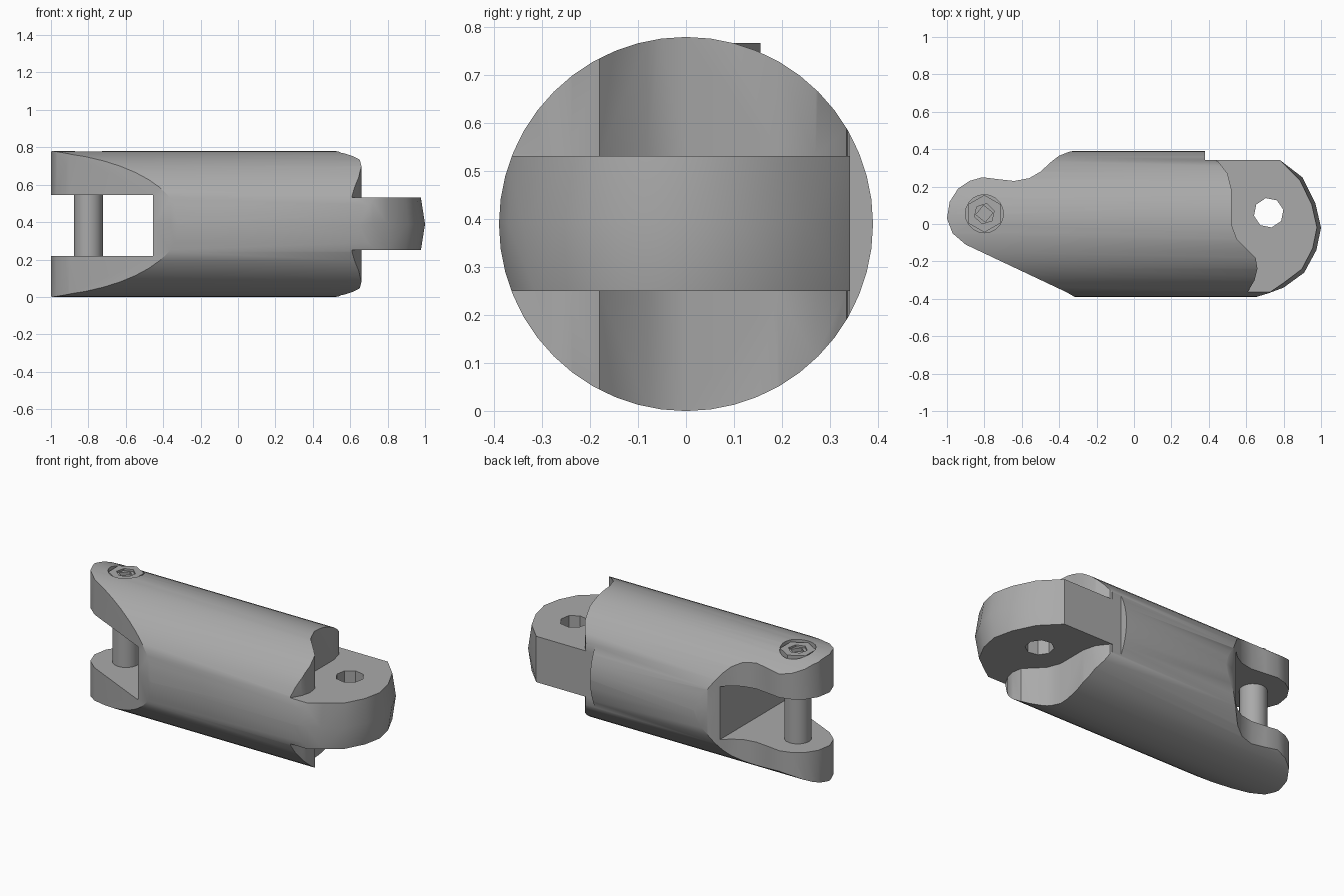
import bpy, bmesh, math
from mathutils import Matrix

cube = bpy.data.objects.get("Cube")
if cube:
    bpy.data.objects.remove(cube, do_unlink=True)

R = 0.39  # bar radius and height of its axis

steel = bpy.data.materials.new("grey steel")
steel.use_nodes = True
colour = (0.4, 0.4, 0.4, 1)
steel.diffuse_color = colour
steel.node_tree.nodes["Principled BSDF"].inputs["Base Color"].default_value = colour


def finish(bm, name):
    bmesh.ops.recalc_face_normals(bm, faces=bm.faces)
    mesh = bpy.data.meshes.new(name)
    bm.to_mesh(mesh)
    bm.free()
    mesh.materials.append(steel)
    obj = bpy.data.objects.new(name, mesh)
    bpy.context.collection.objects.link(obj)
    return obj


def loft(name, layers):
    """Closed solid through stacked outlines: [(z, points), ...]"""
    bm = bmesh.new()
    rings = [[bm.verts.new((x, y, z)) for x, y in pts] for z, pts in layers]
    n = len(rings[0])
    for a, b in zip(rings, rings[1:]):
        for i in range(n):
            j = (i + 1) % n
            bm.faces.new((a[i], a[j], b[j], b[i]))
    bm.faces.new(rings[0][::-1])
    bm.faces.new(rings[-1])
    return finish(bm, name)


def prism(name, pts, z0, z1):
    return loft(name, [(z0, pts), (z1, pts)])


def disc(cx, cy, r, n, turn=0.0):
    return [(cx + r * math.cos(turn + math.tau * i / n),
             cy + r * math.sin(turn + math.tau * i / n)) for i in range(n)]


def boolean(obj, other, op="DIFFERENCE"):
    mod = obj.modifiers.new("cut", "BOOLEAN")
    mod.operation, mod.object, mod.solver = op, other, "EXACT"
    select(obj)
    bpy.ops.object.modifier_apply(modifier=mod.name)
    bpy.data.objects.remove(other, do_unlink=True)


def select(obj):
    bpy.ops.object.select_all(action="DESELECT")
    obj.select_set(True)
    bpy.context.view_layer.objects.active = obj


# Plan outline: fork end on the left, tongue end on the right
plan = [(-1, 0.03), (-0.97, -0.05), (-0.9, -0.11), (-0.36, -0.365), (-0.3, -0.4),
        (0.62, -0.4), (0.72, -0.37), (0.8, -0.34), (0.91, -0.26), (0.975, -0.14),
        (1, -0.02), (0.97, 0.11), (0.9, 0.25), (0.78, 0.342), (0.38, 0.342),
        (0.38, 0.4), (-0.28, 0.4), (-0.35, 0.385), (-0.4, 0.365), (-0.44, 0.335),
        (-0.5, 0.28), (-0.56, 0.245), (-0.64, 0.23), (-0.73, 0.24), (-0.81, 0.25),
        (-0.88, 0.23), (-0.94, 0.19), (-0.985, 0.12)]
# The tongue tip is slightly narrower at its upper and lower edges
tip = [(x - 0.1 * (x - 0.78), y * 0.93) if x > 0.79 else (x, y) for x, y in plan]

# Round bar trimmed to the plan
bm = bmesh.new()
bmesh.ops.create_cone(bm, cap_ends=True, segments=48, radius1=R, radius2=R, depth=2.2,
                      matrix=Matrix.Translation((0, 0, R)) @ Matrix.Rotation(math.pi / 2, 4, "Y"))
body = finish(bm, "link_body")
boolean(body, loft("plan_cutter", [(-0.1, tip), (0.25, tip), (R, plan), (0.53, tip), (0.9, tip)]),
        "INTERSECT")

# Shoulders above and below the tongue
shoulder = [(0.37, 0.5), (0.37, 0.342), (0.45, 0.335), (0.5, 0.27), (0.52, 0.19), (0.52, 0.0),
            (0.55, -0.08), (0.65, -0.18), (0.66, -0.24), (0.645, -0.3), (0.61, -0.36),
            (0.61, -0.5), (1.2, -0.5), (1.2, 0.5)]
shoulder[0], shoulder[1] = (0.44, 0.5), (0.44, 0.338)
for z0, z1 in ((-0.2, 0.25), (0.532, 1)):
    boolean(body, prism("shoulder_cutter", shoulder, z0, z1))

# Fork slot, tongue hole and bolt recess
slot = [(-1.2, -0.5), (-0.455, -0.5), (-0.455, 0.5), (-1.2, 0.5)]
boolean(body, prism("slot_cutter", slot, 0.218, 0.545))
boolean(body, prism("hole_cutter", disc(0.72, 0.06, 0.08, 8, 0.2), -0.2, 1))
PX, PY = -0.8, 0.055
boolean(body, prism("recess_cutter", disc(PX, PY, 0.102, 20), 0.735, 1))

# Fork pin
pin = prism("fork_pin", disc(PX, PY, 0.077, 16), 0.2, 0.56)

# Bolt head with stepped socket
head = prism("bolt_head", disc(PX, PY, 0.1, 6, math.pi / 2), 0.7, 0.767)
boolean(head, prism("socket_cutter", disc(PX, PY, 0.055, 6, 0.3), 0.755, 1))
boolean(head, prism("key_cutter", disc(PX, PY, 0.045, 4, 0.1), 0.725, 1))

for obj in (body, pin, head):
    select(obj)
    bpy.ops.object.shade_smooth_by_angle(angle=math.radians(35))
